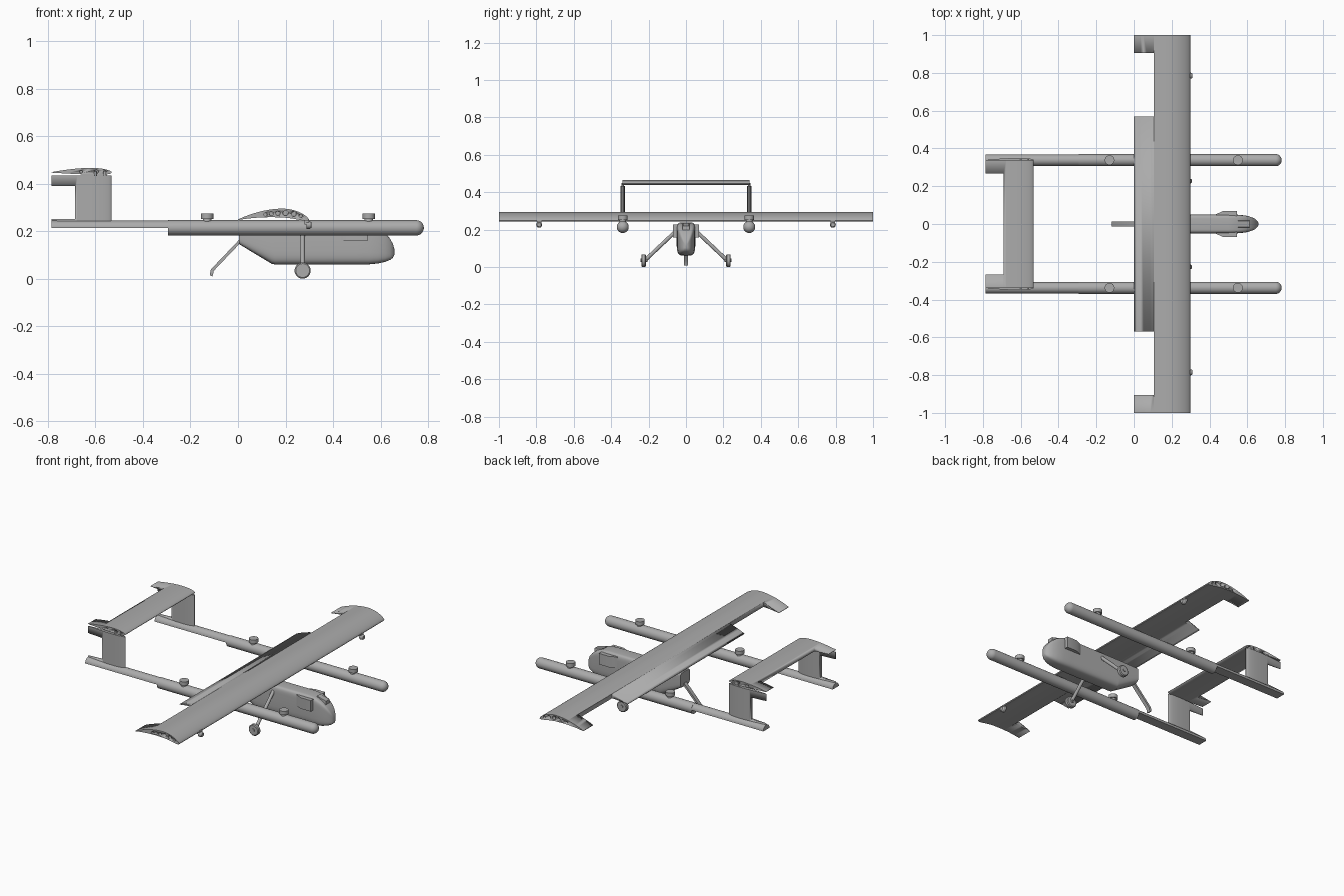
import bpy, bmesh, math
from mathutils import Vector

old = bpy.data.objects.get("Cube")
if old:
    bpy.data.objects.remove(old, do_unlink=True)

grey = bpy.data.materials.new("airframe_grey")
grey.use_nodes = True
COLOUR = (0.41, 0.41, 0.41, 1)
grey.diffuse_color = COLOUR
grey.node_tree.nodes["Principled BSDF"].inputs["Base Color"].default_value = COLOUR


def finish(name, bm, angle=35):
    bmesh.ops.recalc_face_normals(bm, faces=bm.faces)
    me = bpy.data.meshes.new(name)
    bm.to_mesh(me)
    bm.free()
    me.materials.append(grey)
    ob = bpy.data.objects.new(name, me)
    bpy.context.collection.objects.link(ob)
    bpy.ops.object.select_all(action="DESELECT")
    ob.select_set(True)
    bpy.context.view_layer.objects.active = ob
    bpy.ops.object.shade_smooth_by_angle(angle=math.radians(angle))
    return ob


def loft(bm, rings):
    """Skin closed rings of points and cap both ends."""
    rows = [[bm.verts.new(p) for p in ring] for ring in rings]
    for a, b in zip(rows, rows[1:]):
        for i in range(len(a)):
            j = (i + 1) % len(a)
            bm.faces.new((a[i], a[j], b[j], b[i]))
    bm.faces.new(rows[0])
    bm.faces.new(rows[-1])


def box(bm, lo, hi):
    loft(bm, [[(lo[0], lo[1], z), (hi[0], lo[1], z), (hi[0], hi[1], z), (lo[0], hi[1], z)]
              for z in (lo[2], hi[2])])


def rod(bm, a, b, r, sides=24, r2=None):
    """Cylinder or cone between two points."""
    a, b = Vector(a), Vector(b)
    turn = (b - a).to_track_quat("Z", "Y")
    loft(bm, [[p + turn @ Vector((rad * math.cos(t), rad * math.sin(t), 0))
               for t in (2 * math.pi * i / sides for i in range(sides))]
              for p, rad in ((a, r), (b, r if r2 is None else r2))])


def carve(ob, cutter_bm):
    cutter = finish("cutter", cutter_bm)
    cutter.hide_render = True
    mod = ob.modifiers.new("cut", "BOOLEAN")
    mod.operation, mod.object, mod.solver = "DIFFERENCE", cutter, "EXACT"
    bpy.context.view_layer.objects.active = ob
    bpy.ops.object.modifier_apply(modifier=mod.name)
    bpy.data.objects.remove(cutter, do_unlink=True)


def foil(x_tail, chord, z, thick, camber, n=22):
    """Closed airfoil outline as (x, z), nose towards +x."""
    def pair(u):
        t = 5 * thick * (0.2969 * math.sqrt(u) - 0.126 * u - 0.3516 * u**2
                         + 0.2843 * u**3 - 0.1036 * u**4) + 0.004 * u
        c = camber * (1 - ((u - 0.4) / (0.4 if u < 0.4 else 0.6))**2)
        return c + t, c - t
    us = [(1 - math.cos(math.pi * i / n)) / 2 for i in range(n + 1)]
    side = lambda k, seq: [(x_tail + chord * (1 - u), z + chord * pair(u)[k]) for u in seq]
    return side(0, us[::-1]) + side(1, us[1:])


# Main wing with aileron openings and pocketed tip ribs
bm = bmesh.new()
outline = foil(0.0, 0.298, 0.248, 0.125, 0.095)
loft(bm, [[(x, y, z) for x, z in outline] for y in (-1, 1)])
wing = finish("main_wing", bm)
bm = bmesh.new()
for s in (-1, 1):
    box(bm, (-0.1, min(s * 0.57, s * 0.905), 0.1), (0.105, max(s * 0.57, s * 0.905), 0.4))
    for x, z, r in ((0.115, 0.270, 0.007), (0.14, 0.273, 0.008), (0.168, 0.275, 0.009),
                    (0.2, 0.276, 0.011), (0.235, 0.272, 0.010), (0.264, 0.264, 0.007)):
        rod(bm, (x, s * 0.975, z), (x, s * 1.1, z), r, 12)
carve(wing, bm)

# Tailplane with elevator opening
bm = bmesh.new()
outline = foil(-0.785, 0.253, 0.447, 0.11, 0.02)
loft(bm, [[(x, y, z) for x, z in outline] for y in (-0.34, 0.34)])
tail = finish("tailplane", bm)
bm = bmesh.new()
box(bm, (-0.9, -0.267, 0.3), (-0.69, 0.267, 0.6))
for s in (-1, 1):
    for x, r in ((-0.66, 0.006), (-0.595, 0.008), (-0.56, 0.006)):
        rod(bm, (x, s * 0.325, 0.45), (x, s * 0.4, 0.45), r, 12)
carve(tail, bm)

# Fuselage pod: rounded-box sections along x
bm = bmesh.new()
rings = []
stations = ((0.005, 0.145, 0.235, 0.047), (0.143, 0.062, 0.238, 0.05), (0.155, 0.06, 0.238, 0.05),
            (0.5, 0.06, 0.238, 0.05), (0.55, 0.06, 0.232, 0.049), (0.59, 0.064, 0.215, 0.045),
            (0.62, 0.071, 0.192, 0.037), (0.64, 0.079, 0.168, 0.028), (0.652, 0.088, 0.146, 0.018),
            (0.658, 0.1, 0.125, 0.007))
for x, low, top, w in stations:
    mid, half = (low + top) / 2, (top - low) / 2
    ring = []
    for i in range(40):
        c, s = math.cos(math.pi * i / 20), math.sin(math.pi * i / 20)
        e = 0.3 if s > 0 else 0.5
        ring.append((x, w * math.copysign(abs(c)**e, c), mid + half * math.copysign(abs(s)**e, s)))
    rings.append(ring)
loft(bm, rings)
finish("fuselage", bm)

# Nose scoop
bm = bmesh.new()
loft(bm, [[(x, -0.02, a), (x, 0.02, a), (x, 0.017, b), (x, -0.017, b)]
          for x, a, b in ((0.55, 0.21, 0.236), (0.612, 0.19, 0.22))])
finish("nose_scoop", bm)

# Tail skid leg and foot
bm = bmesh.new()
skid = ((0.015, 0.165), (-0.108, 0.036), (-0.113, 0.012))
loft(bm, [[(x + dx, y, z + dz) for dx, dz, y in
           ((-0.006, 0.003, -0.012), (-0.006, 0.003, 0.012), (0.006, -0.003, 0.012), (0.006, -0.003, -0.012))]
          for x, z in skid])
finish("tail_skid", bm)

for s, side in ((1, "left"), (-1, "right")):
    yb = s * 0.338

    # Front boom: tube with a domed nose
    bm = bmesh.new()
    prof = [(-0.295, 0.032)] + [(0.75 + 0.032 * math.sin(a), 0.032 * math.cos(a))
                                for a in (math.pi / 2 * i / 8.2 for i in range(9))]
    loft(bm, [[(x, yb + r * math.cos(t), 0.214 + r * math.sin(t))
               for t in (2 * math.pi * i / 32 for i in range(32))] for x, r in prof])
    finish(side + "_front_boom", bm)

    # Rear boom: upper half tube, flat beneath
    bm = bmesh.new()
    loft(bm, [[(x, yb + 0.03 * math.cos(t), 0.214 + 0.03 * math.sin(t))
               for t in (math.pi * i / 16 for i in range(17))] for x in (-0.785, -0.28)])
    finish(side + "_rear_boom", bm)

    # Fin with rudder opening
    bm = bmesh.new()
    outline = foil(-0.785, 0.253, 0, 0.09, 0)
    loft(bm, [[(x, yb + y, z) for x, y in outline] for z in (0.235, 0.434)])
    fin = finish(side + "_fin", bm)
    bm = bmesh.new()
    box(bm, (-0.9, yb - 0.1, 0.252), (-0.685, yb + 0.1, 0.39))
    carve(fin, bm)
    bm = bmesh.new()
    for x in (-0.6, -0.56):
        rod(bm, (x, yb, 0.425), (x, yb, 0.45), 0.006, 12)
    finish(side + "_fin_pins", bm)

    # Lift motors on the boom
    for x, place in ((0.55, "front"), (-0.13, "rear")):
        bm = bmesh.new()
        rod(bm, (x, yb, 0.238), (x, yb, 0.255), 0.018)
        rod(bm, (x, yb, 0.252), (x, yb, 0.275), 0.026)
        finish(f"{side}_{place}_lift_motor", bm)

    # Side intake with tapered rear
    bm = bmesh.new()
    loft(bm, [[(x, s * y, z) for x, y in ((0.435, 0.04), (0.435, 0.052), (0.475, 0.07),
                                        (0.545, 0.07), (0.545, 0.04))] for z in (0.158, 0.226)])
    finish(side + "_side_intake", bm)

    # Main landing gear
    bm = bmesh.new()
    rod(bm, (0.272, s * 0.04, 0.205), (0.272, s * 0.215, 0.04), 0.010, 16)
    rod(bm, (0.272, s * 0.205, 0.036), (0.272, s * 0.243, 0.036), 0.009, 16)
    finish(side + "_gear_leg", bm)
    bm = bmesh.new()
    for a, b, r1, r2 in ((0.215, 0.219, 0.029, 0.034), (0.219, 0.235, 0.034, 0.034),
                         (0.235, 0.239, 0.034, 0.029)):
        rod(bm, (0.272, s * a, 0.034), (0.272, s * b, 0.034), r1, 32, r2)
    finish(side + "_wheel", bm)

    # Small sensor hung under the leading edge
    bm = bmesh.new()
    rod(bm, (0.302, s * 0.785, 0.226), (0.288, s * 0.785, 0.226), 0.016, 20)
    rod(bm, (0.31, s * 0.785, 0.226), (0.302, s * 0.785, 0.226), 0.011, 20, 0.016)
    box(bm, (0.28, s * 0.785 - 0.012, 0.228), (0.298, s * 0.785 + 0.012, 0.252))
    finish(side + "_wing_sensor", bm)
